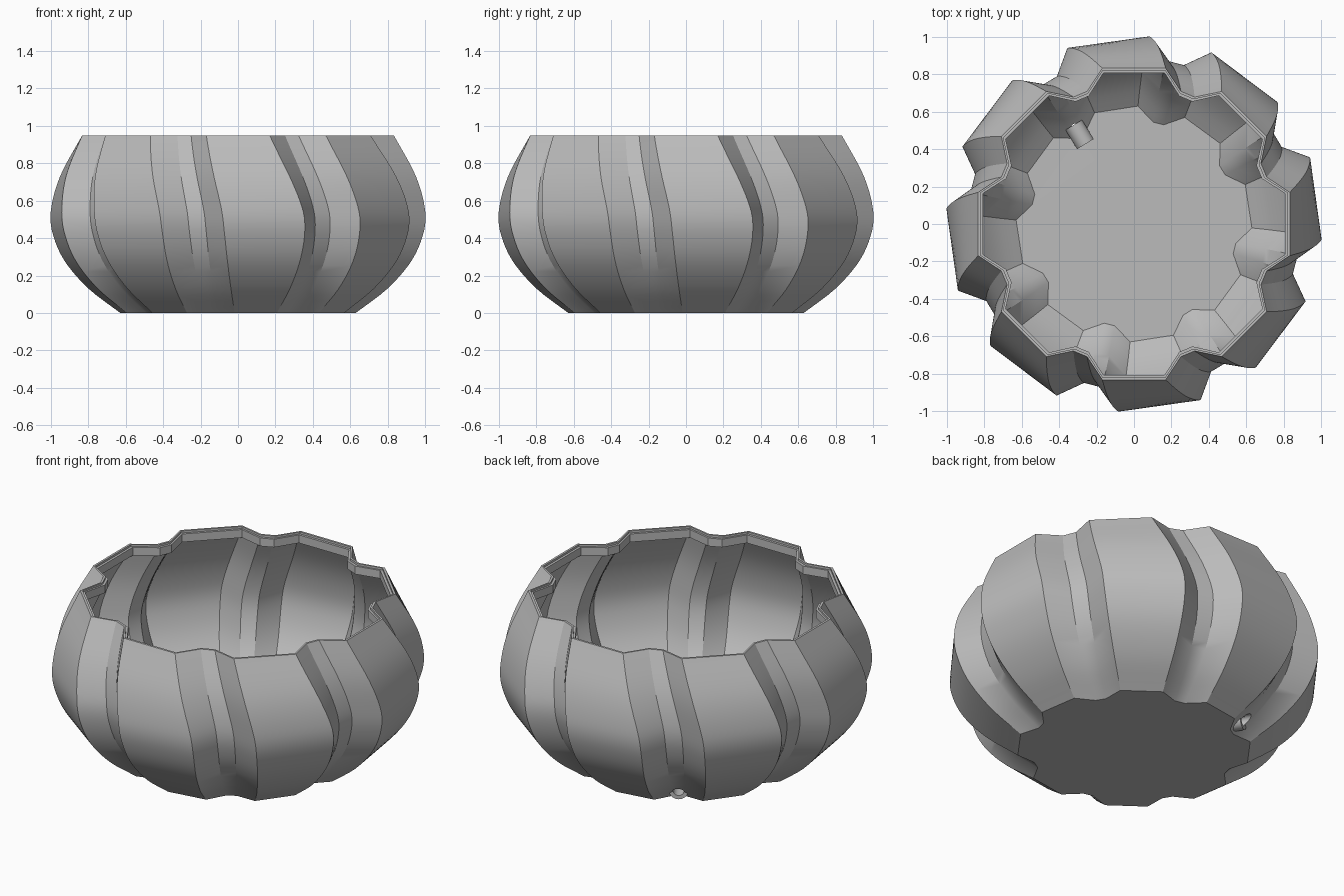
import bpy, bmesh, math
from mathutils import Vector, Matrix

if "Cube" in bpy.data.objects:
    bpy.data.objects.remove(bpy.data.objects["Cube"], do_unlink=True)

LOBES = 8
NOTCH = 0.885      # groove radius as a share of the lobe radius
TOP, FLOOR, LIP = 0.95, 0.03, 0.89

# Profile keys: height, lobe corner radius, twist, lobe half angle (degrees)
KEYS = [Vector(k) for k in (
    (0, 0.63, 8.8, 10.5), (0.13, 0.80, 8.8, 11.5), (0.28, 0.93, 8.7, 12.2),
    (0.43, 0.995, 8.4, 12.6), (0.55, 1.004, 7.6, 12.6),
    (0.73, 0.96, 4.5, 12.2), (TOP, 0.85, 0, 11.5))]


def profile(z):
    """Smooth interpolation of the keys at height z."""
    i = max(j for j in range(len(KEYS) - 1) if KEYS[j].x <= z + 1e-6)
    a, b = KEYS[i], KEYS[i + 1]
    t = (z - a.x) / (b.x - a.x)

    def slope(j):
        lo, hi = KEYS[max(j - 1, 0)], KEYS[min(j + 1, len(KEYS) - 1)]
        return (hi - lo) / (hi.x - lo.x) * (b.x - a.x)
    return (a * (2*t**3 - 3*t**2 + 1) + slope(i) * (t**3 - 2*t**2 + t)
            + b * (3*t**2 - 2*t**3) + slope(i + 1) * (t**3 - t**2))


def ring(bm, z, inset=0.0):
    """One lobed cross-section: two lobe corners and two groove corners each."""
    _, r, twist, half = profile(z)
    verts = []
    for n in range(LOBES):
        for ang, rad in ((-half, r), (half, r), (19.5, r * NOTCH), (25.5, r * NOTCH)):
            a = math.radians(90 + twist + n * 360 / LOBES + ang)
            d = rad - inset
            verts.append(bm.verts.new((d * math.cos(a), d * math.sin(a), z)))
    return verts


def steps(a, b, n):
    return [a + (b - a) * i / n for i in range(n + 1)]


def make_object(name, bm, mat):
    bmesh.ops.recalc_face_normals(bm, faces=bm.faces)
    mesh = bpy.data.meshes.new(name)
    bm.to_mesh(mesh)
    bm.free()
    mesh.materials.append(mat)
    obj = bpy.data.objects.new(name, mesh)
    bpy.context.collection.objects.link(obj)
    return obj


def radial_cylinder(name, radius, start, end, z, angle, mat):
    """Horizontal cylinder running outward from the centre."""
    bm = bmesh.new()
    place = (Matrix.Rotation(math.radians(angle), 4, 'Z')
             @ Matrix.Translation(((start + end) / 2, 0, z))
             @ Matrix.Rotation(math.pi / 2, 4, 'Y'))
    bmesh.ops.create_cone(bm, cap_ends=True, segments=32, radius1=radius,
                          radius2=radius, depth=end - start, matrix=place)
    return make_object(name, bm, mat)


gray = bpy.data.materials.new("plain_gray")
gray.use_nodes = True
color = (0.5, 0.5, 0.5, 1)
gray.diffuse_color = color
gray.node_tree.nodes["Principled BSDF"].inputs["Base Color"].default_value = color

# Pot: outer wall, stepped rim, inner wall and floor as one closed shell
bm = bmesh.new()
rings = [ring(bm, z) for z in steps(0, TOP, 30)]
rim = ring(bm, TOP, 0.013)
ledge_outer = ring(bm, TOP, 0.013)
ledge_inner = ring(bm, TOP, 0.027)
lip_bottom = ring(bm, TOP, 0.027)
for loop, z in ((ledge_outer, TOP - 0.012), (ledge_inner, TOP - 0.012), (lip_bottom, LIP)):
    for v in loop:
        v.co.z = z
rings += [rim, ledge_outer, ledge_inner, lip_bottom]
rings += [ring(bm, z, 0.03 + 0.01 * (1 - z)) for z in steps(LIP, FLOOR, 28)]
for lower, upper in zip(rings, rings[1:]):
    count = len(lower)
    for i in range(count):
        j = (i + 1) % count
        bm.faces.new((lower[i], lower[j], upper[j], upper[i]))
bm.faces.new(rings[0])
bm.faces.new(rings[-1])
pot = make_object("pot", bm, gray)

# Drain spout set in one groove, bored through the wall
DRAIN = 90 + 8.8 + 22.5
spout = radial_cylinder("drain_spout", 0.052, 0.5, 0.62, 0.06, DRAIN, gray)
cutter = radial_cylinder("drain_cutter", 0.03, 0.4, 0.85, 0.06, DRAIN, gray)
cutter.hide_render = True

for obj in (pot, spout):
    cut = obj.modifiers.new("drain_bore", 'BOOLEAN')
    cut.operation = 'DIFFERENCE'
    cut.solver = 'EXACT'
    cut.object = cutter
    bpy.ops.object.select_all(action='DESELECT')
    obj.select_set(True)
    bpy.context.view_layer.objects.active = obj
    bpy.ops.object.modifier_apply(modifier=cut.name)
    bpy.ops.object.shade_smooth_by_angle(angle=math.radians(30))
bpy.data.objects.remove(cutter, do_unlink=True)
